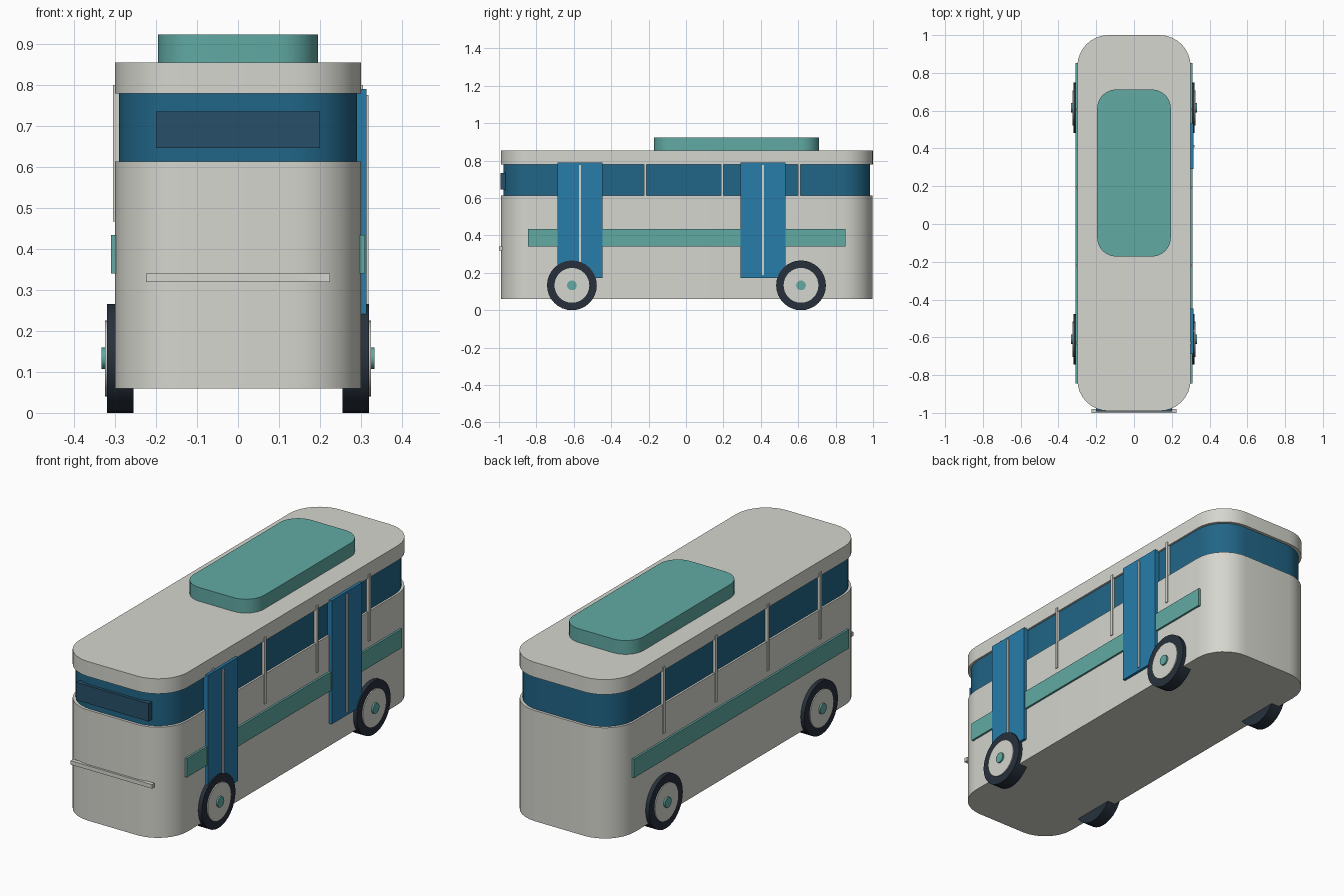
import bpy, math
from mathutils import Matrix

if "Cube" in bpy.data.objects:
    bpy.data.objects.remove(bpy.data.objects["Cube"])


def material(name, rgb):
    m = bpy.data.materials.new(name)
    m.diffuse_color = (*rgb, 1)
    m.use_nodes = True
    m.node_tree.nodes["Principled BSDF"].inputs["Base Color"].default_value = m.diffuse_color
    return m


CREAM = material("cream", (0.67, 0.67, 0.62))
GLASS = material("glass_blue", (0.015, 0.13, 0.24))
DOOR = material("door_blue", (0.02, 0.2, 0.4))
TEAL = material("teal", (0.12, 0.4, 0.37))
SIGN = material("sign_blue", (0.02, 0.08, 0.14))
RUBBER = material("rubber", (0.02, 0.03, 0.045))


def make(name, verts, faces, mat, smooth=False):
    me = bpy.data.meshes.new(name)
    me.from_pydata(verts, [], faces)
    me.materials.append(mat)
    ob = bpy.data.objects.new(name, me)
    bpy.context.collection.objects.link(ob)
    if smooth:
        bpy.ops.object.select_all(action='DESELECT')
        ob.select_set(True)
        bpy.context.view_layer.objects.active = ob
        bpy.ops.object.shade_smooth_by_angle(angle=math.radians(30))
    return ob


def prism(name, outline, lo, hi, mat, matrix=Matrix(), smooth=False):
    # extrude a 2D outline along local z
    n = len(outline)
    verts = [matrix @ Matrix.Translation((x, y, z)).to_translation()
             for z in (lo, hi) for x, y in outline]
    faces = [list(range(n))[::-1], list(range(n, 2 * n))]
    faces += [[i, (i + 1) % n, n + (i + 1) % n, n + i] for i in range(n)]
    return make(name, verts, faces, mat, smooth)


def rounded(name, hx, y0, y1, r, z0, z1, mat, seg=8):
    # rounded rectangle slab
    pts = []
    corners = ((hx - r, y1 - r), (r - hx, y1 - r), (r - hx, y0 + r), (hx - r, y0 + r))
    for q, (cx, cy) in enumerate(corners):
        for i in range(seg + 1):
            a = math.pi / 2 * (q + i / seg)
            pts.append((cx + r * math.cos(a), cy + r * math.sin(a)))
    return prism(name, pts, z0, z1, mat, smooth=True)


def box(name, x, y, z, mat):
    x = sorted(x)
    return prism(name, [(x[0], y[0]), (x[1], y[0]), (x[1], y[1]), (x[0], y[1])], *z, mat)


def disc(name, side, y, z, r, x0, x1, mat, n=32):
    # cylinder lying along x
    pts = [(r * math.cos(math.tau * i / n), r * math.sin(math.tau * i / n)) for i in range(n)]
    m = Matrix.Translation((0, y, z)) @ Matrix.Rotation(side * math.pi / 2, 4, 'Y')
    return prism(name, pts, x0, x1, mat, m, True)


# Shell: body, window band, roof and roof pod
rounded("body", 0.30, -0.99, 0.998, 0.165, 0.06, 0.613, CREAM)
rounded("window_band", 0.29, -0.977, 0.985, 0.16, 0.60, 0.79, GLASS)
rounded("roof", 0.30, -0.99, 1.0, 0.165, 0.78, 0.855, CREAM)
rounded("roof_pod", 0.195, -0.172, 0.712, 0.10, 0.85, 0.924, TEAL)

# Front sign panel and bumper strip
box("sign_panel", (-0.20, 0.20), (-0.992, -0.965), (0.646, 0.735), SIGN)
box("front_bumper", (-0.225, 0.225), (-1.0, -0.98), (0.32, 0.34), CREAM)

for s, tag in ((1, "right"), (-1, "left")):
    # Side stripe and window posts
    box(f"stripe_{tag}", (s * 0.296, s * 0.31), (-0.845, 0.852), (0.34, 0.434), TEAL)
    for i in range(4):
        y = -0.63 + 0.412 * i
        box(f"window_post_{tag}_{i}", (s * 0.286, s * 0.305),
            (y - 0.007, y + 0.007), (0.467, 0.80), CREAM)
    # Wheels
    for y, end in ((-0.61, "front"), (0.615, "rear")):
        disc(f"tire_{end}_{tag}", s, y, 0.133, 0.133, 0.255, 0.32, RUBBER)
        disc(f"hub_{end}_{tag}", s, y, 0.133, 0.093, 0.30, 0.325, CREAM)
        disc(f"hub_cap_{end}_{tag}", s, y, 0.133, 0.026, 0.31, 0.333, TEAL, 20)

# Doors on the right side, each with a centre seam
for y, end in ((-0.567, "front"), (0.412, "rear")):
    box(f"door_{end}", (0.29, 0.314), (y - 0.12, y + 0.12), (0.172, 0.79), DOOR)
    box(f"door_seam_{end}", (0.30, 0.319), (y - 0.006, y + 0.006), (0.187, 0.776), CREAM)
